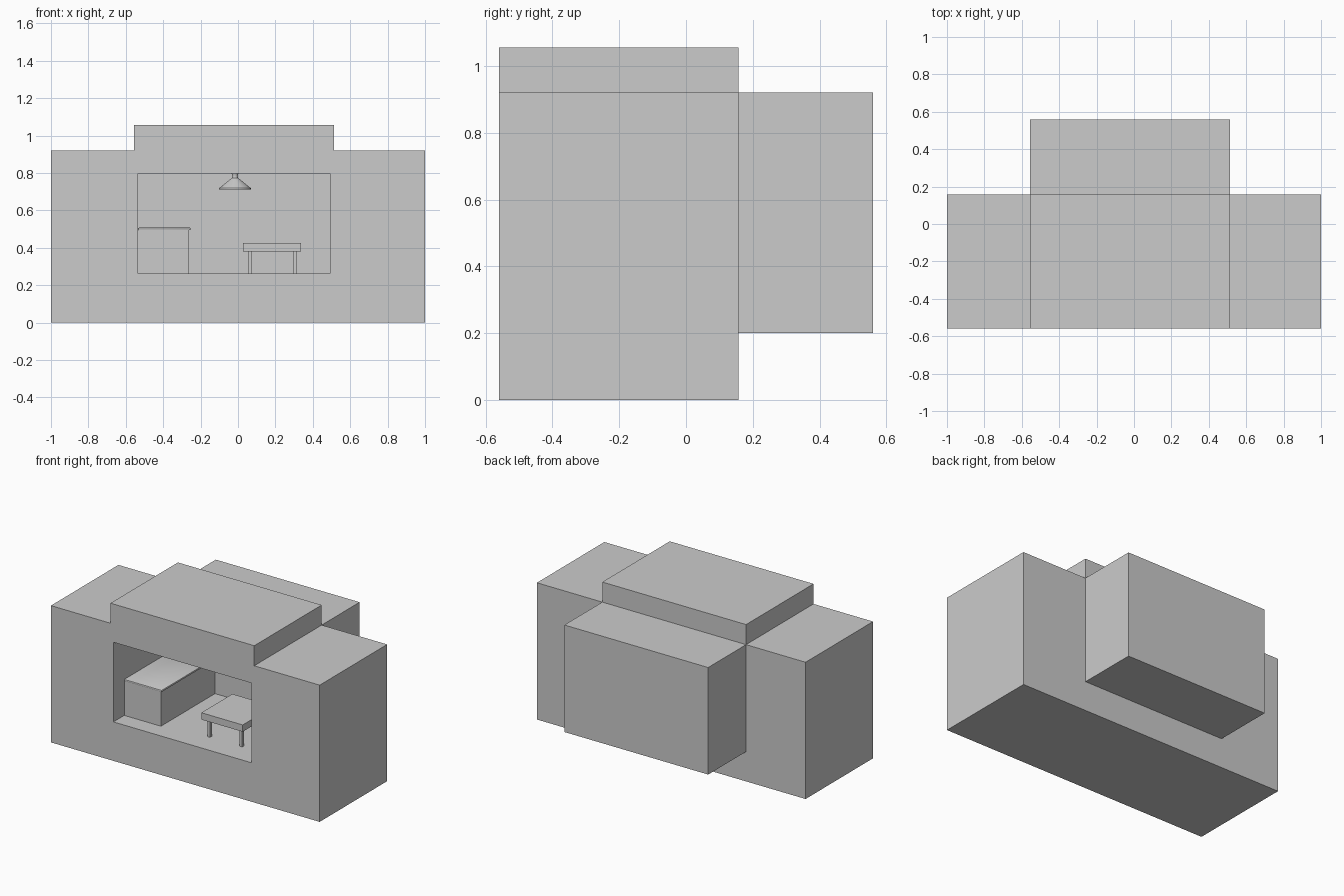
import bpy, bmesh, math

if "Cube" in bpy.data.objects:
    bpy.data.objects.remove(bpy.data.objects["Cube"])


def make_object(name, bm):
    bmesh.ops.recalc_face_normals(bm, faces=bm.faces)
    mesh = bpy.data.meshes.new(name)
    bm.to_mesh(mesh)
    bm.free()
    obj = bpy.data.objects.new(name, mesh)
    bpy.context.collection.objects.link(obj)
    return obj


def box(name, x, y, z, bevel=0):
    """Box from (min, max) ranges, optionally with rounded edges."""
    bm = bmesh.new()
    bmesh.ops.create_cube(bm, size=1)
    for v in bm.verts:
        for i, (lo, hi) in enumerate((x, y, z)):
            v.co[i] = hi if v.co[i] > 0 else lo
    if bevel:
        bmesh.ops.bevel(bm, geom=bm.edges[:], offset=bevel, segments=2,
                        profile=0.5, affect='EDGES')
    return make_object(name, bm)


def activate(obj):
    bpy.ops.object.select_all(action='DESELECT')
    obj.select_set(True)
    bpy.context.view_layer.objects.active = obj


def smooth(obj, angle=35):
    activate(obj)
    bpy.ops.object.shade_smooth_by_angle(angle=math.radians(angle))


FRONT, BACK = -0.56, 0.157
FLOOR, CEILING = 0.262, 0.798

# Main building: stepped front outline pushed back
outline = [(-1, 0), (1, 0), (1, 0.92), (0.513, 0.92), (0.513, 1.055),
           (-0.557, 1.055), (-0.557, 0.92), (-1, 0.92)]
bm = bmesh.new()
face = bm.faces.new([bm.verts.new((x, FRONT, z)) for x, z in outline])
ext = bmesh.ops.extrude_face_region(bm, geom=[face])
for v in ext['geom']:
    if isinstance(v, bmesh.types.BMVert):
        v.co.y = BACK
building = make_object("building", bm)

# Room hollowed out from the front
cutter = box("room_cutter", (-0.535, 0.492), (FRONT - 0.2, 0.13), (FLOOR, CEILING))
cutter.hide_render = True
mod = building.modifiers.new("room", 'BOOLEAN')
mod.operation = 'DIFFERENCE'
mod.solver = 'EXACT'
mod.object = cutter
activate(building)
bpy.ops.object.modifier_apply(modifier=mod.name)
bpy.data.objects.remove(cutter, do_unlink=True)

# Raised block on the back
box("rear_block", (-0.557, 0.513), (BACK, 0.56), (0.2, 0.92))

# Counter along the left wall with a thin rounded top
box("counter", (-0.534, -0.262), (-0.445, 0.129), (FLOOR, 0.496))
smooth(box("counter_top", (-0.534, -0.254), (-0.449, 0.129), (0.494, 0.507), 0.004))

# Table
box("table_top", (0.028, 0.336), (-0.43, -0.10), (0.379, 0.425))
for side, x in (("left", 0.065), ("right", 0.305)):
    for end, y in (("front", -0.395), ("back", -0.135)):
        box(f"table_leg_{end}_{side}", (x - 0.01, x + 0.01),
            (y - 0.01, y + 0.01), (FLOOR, 0.38))

# Hanging lamp: turned bell profile, hollow underneath
profile = [(0.019, CEILING), (0.014, 0.785), (0.016, 0.774), (0.084, 0.719),
           (0.086, 0.711), (0.081, 0.712), (0.012, 0.770)]
bm = bmesh.new()
verts = [bm.verts.new((r, 0, z)) for r, z in profile]
edges = [bm.edges.new(pair) for pair in zip(verts, verts[1:])]
bmesh.ops.spin(bm, geom=verts + edges, cent=(0, 0, 0), axis=(0, 0, 1),
               angle=math.tau, steps=24, use_merge=True)
bmesh.ops.remove_doubles(bm, verts=bm.verts, dist=1e-5)
bmesh.ops.holes_fill(bm, edges=[e for e in bm.edges if e.is_boundary], sides=0)
lamp = make_object("hanging_lamp", bm)
lamp.location = (-0.016, -0.21, 0)
smooth(lamp)
